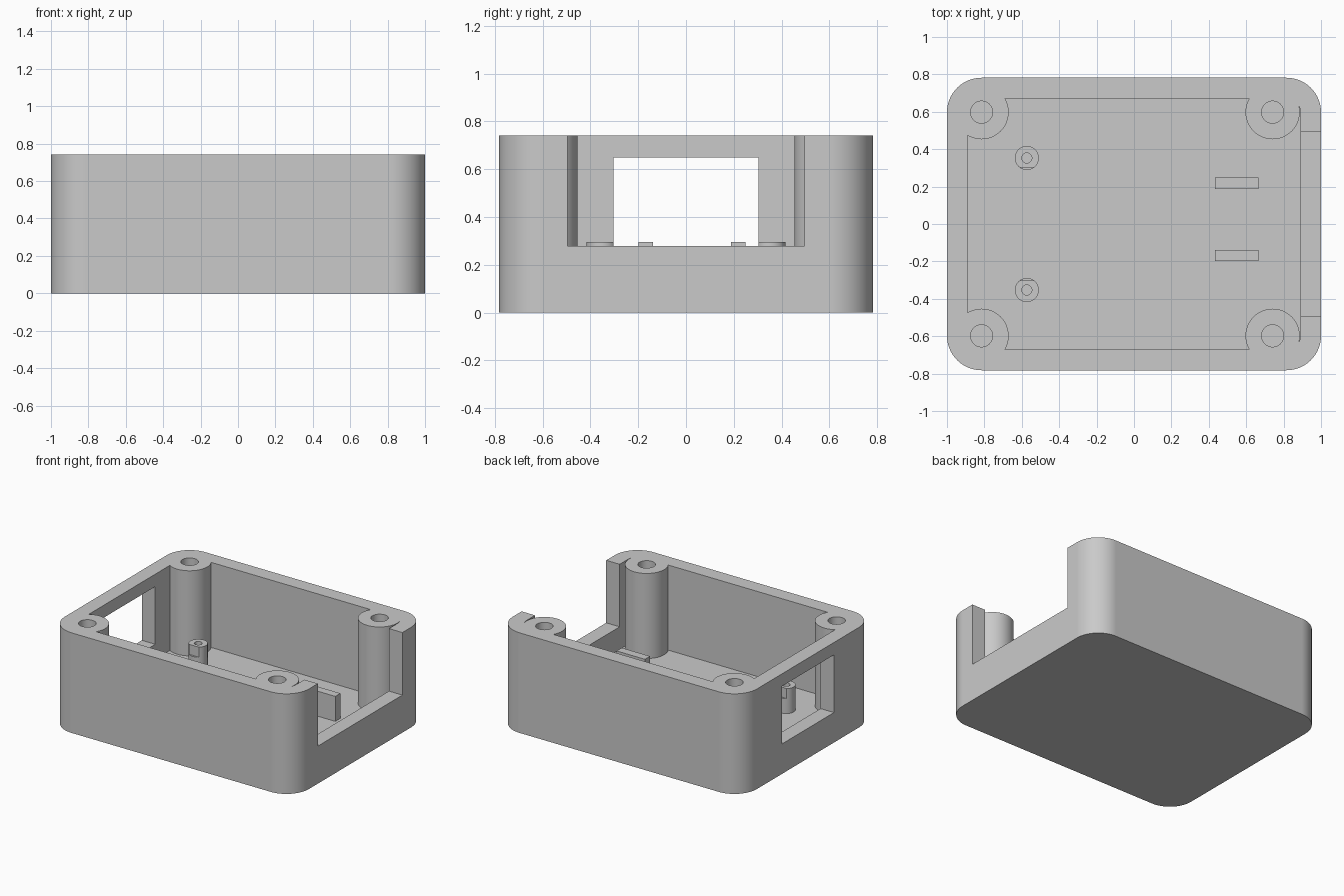
import bpy, bmesh, math

if "Cube" in bpy.data.objects:
    bpy.data.objects.remove(bpy.data.objects["Cube"])

FLOOR, TOP = 0.111, 0.741

grey = bpy.data.materials.new("plain grey")
grey.diffuse_color = (0.59, 0.59, 0.59, 1)
grey.use_nodes = True
grey.node_tree.nodes["Principled BSDF"].inputs["Base Color"].default_value = grey.diffuse_color


def prism(name, outline, z0, z1):
    """Extrude a closed outline from z0 to z1."""
    bm = bmesh.new()
    face = bm.faces.new([bm.verts.new((x, y, z0)) for x, y in outline])
    new = bmesh.ops.extrude_face_region(bm, geom=[face])["geom"]
    bmesh.ops.translate(bm, vec=(0, 0, z1 - z0),
                        verts=[v for v in new if isinstance(v, bmesh.types.BMVert)])
    bmesh.ops.recalc_face_normals(bm, faces=bm.faces)
    mesh = bpy.data.meshes.new(name)
    bm.to_mesh(mesh)
    bm.free()
    mesh.materials.append(grey)
    ob = bpy.data.objects.new(name, mesh)
    bpy.context.collection.objects.link(ob)
    return ob


def arc(cx, cy, r, start, sweep, n):
    return [(cx + r * math.cos(math.radians(start + sweep * i / n)),
             cy + r * math.sin(math.radians(start + sweep * i / n))) for i in range(n + 1)]


def rounded_box(name, hx, hy, r, z0, z1):
    pts = []
    for k, (sx, sy) in enumerate([(1, 1), (-1, 1), (-1, -1), (1, -1)]):
        pts += arc(sx * (hx - r), sy * (hy - r), r, 90 * k, 90, 16)
    return prism(name, pts, z0, z1)


def cylinder(name, x, y, r, z0, z1):
    return prism(name, arc(x, y, r, 0, 360, 48)[:-1], z0, z1)


def box(name, x0, x1, y0, y1, z0, z1):
    return prism(name, [(x0, y0), (x1, y0), (x1, y1), (x0, y1)], z0, z1)


def cut(ob, cutter, keep=False):
    """Subtract the cutter, then remove it unless it is needed again."""
    bpy.context.view_layer.objects.active = ob
    mod = ob.modifiers.new("cut", 'BOOLEAN')
    mod.operation, mod.solver, mod.object = 'DIFFERENCE', 'EXACT', cutter
    bpy.ops.object.modifier_apply(modifier=mod.name)
    if not keep:
        bpy.data.objects.remove(cutter)


def smooth(ob):
    bpy.ops.object.select_all(action='DESELECT')
    ob.select_set(True)
    bpy.context.view_layer.objects.active = ob
    bpy.ops.object.shade_smooth_by_angle(angle=math.radians(30))
    # Keep the flat walls evenly shaded up to the rounded corners
    ob.modifiers.new("flat walls", 'WEIGHTED_NORMAL').keep_sharp = True


# Enclosure: outer block hollowed out around four corner screw posts
case = rounded_box("enclosure", 1.0, 0.782, 0.185, 0, TOP)
cavity = rounded_box("cavity_cutter", 0.89, 0.672, 0.074, FLOOR, TOP + 0.1)
screw_posts = [(x, y) for x in (-0.815, 0.741) for y in (-0.598, 0.598)]
for x, y in screw_posts:
    cut(cavity, cylinder("post_core", x, y, 0.145, 0, TOP + 0.3))
cut(case, cavity)

# Screw holes
for x, y in screw_posts:
    cut(case, cylinder("screw_hole", x, y, 0.059, FLOOR, TOP + 0.1))

# Open notch in the right wall, window in the left wall
cut(case, box("notch_cutter", 0.85, 1.1, -0.495, 0.495, 0.278, TOP + 0.1))
window = box("window_cutter", -1.1, -0.45, -0.303, 0.303, 0.222, 0.649)
cut(case, window, keep=True)
smooth(case)

# Small standoffs, stepped where the window opening passes over them
for side, y in (("front", -0.353), ("back", 0.353)):
    standoff = cylinder(side + "_standoff", -0.573, y, 0.064, FLOOR, 0.296)
    cut(standoff, cylinder("pin_hole", -0.573, y, 0.027, FLOOR - 0.1, 0.4))
    cut(standoff, window, keep=True)
    smooth(standoff)
bpy.data.objects.remove(window)

# Support ribs on the floor
for side, y in (("front", -0.168), ("back", 0.218)):
    box(side + "_rib", 0.433, 0.665, y - 0.03, y + 0.03, FLOOR, 0.296)
